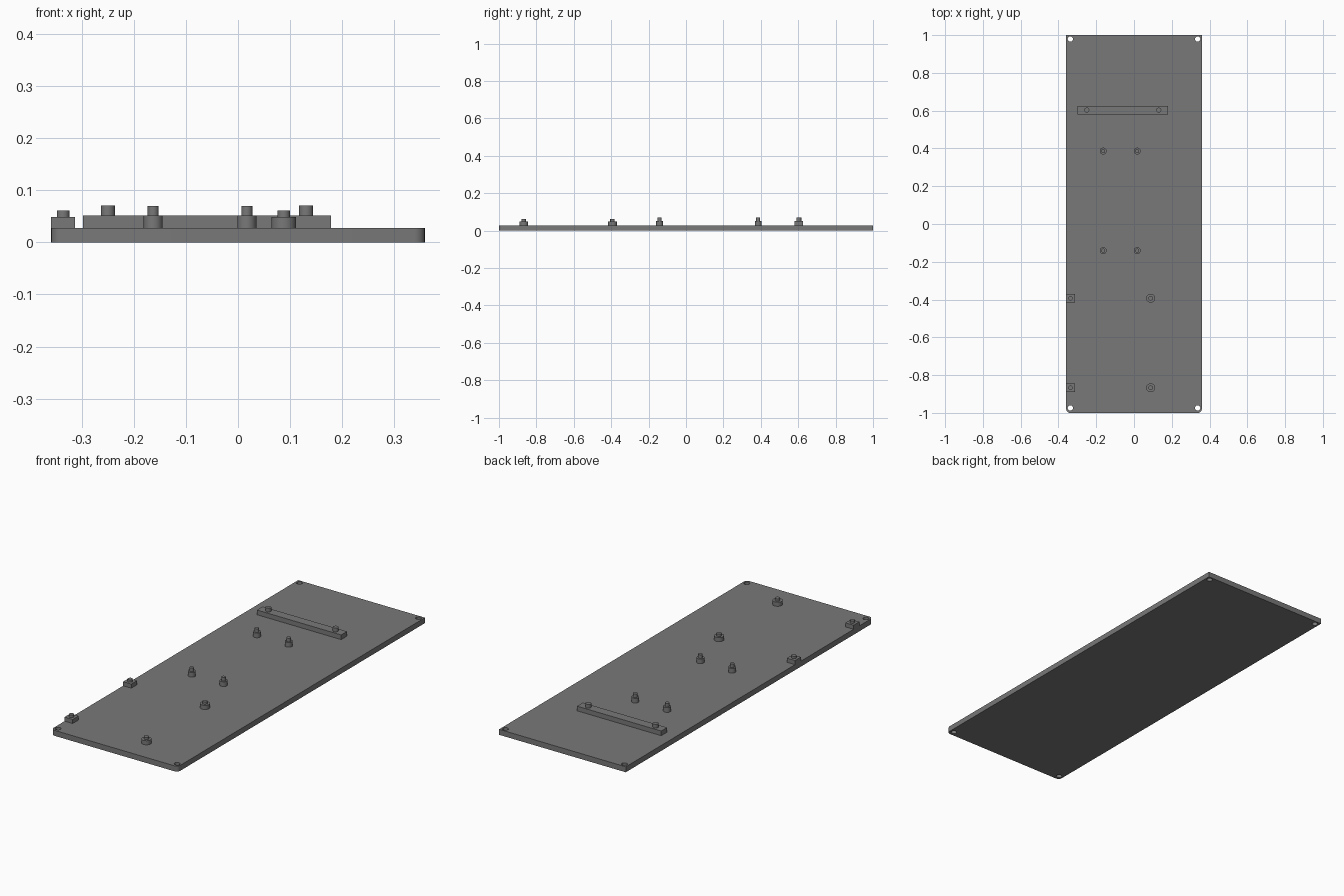
import bpy, bmesh, math

if "Cube" in bpy.data.objects:
    bpy.data.objects.remove(bpy.data.objects["Cube"])

W, T = 0.359, 0.028  # plate half width and thickness

gray = bpy.data.materials.new("dark gray")
gray.diffuse_color = (0.19, 0.19, 0.19, 1)
gray.use_nodes = True
gray.node_tree.nodes["Principled BSDF"].inputs["Base Color"].default_value = gray.diffuse_color


def finish(ob):
    if not ob.data.materials:
        ob.data.materials.append(gray)
    bpy.ops.object.select_all(action='DESELECT')
    ob.select_set(True)
    bpy.context.view_layer.objects.active = ob
    bpy.ops.object.shade_smooth_by_angle(angle=math.radians(30))
    return ob


def cylinder(name, x, y, r, z0, z1):
    bpy.ops.mesh.primitive_cylinder_add(vertices=32, radius=r, depth=z1 - z0,
                                        location=(x, y, (z0 + z1) / 2))
    ob = bpy.context.object
    ob.name = name
    return finish(ob)


def box(name, x0, x1, y0, y1, z0, z1):
    bpy.ops.mesh.primitive_cube_add(size=1, location=((x0 + x1) / 2, (y0 + y1) / 2, (z0 + z1) / 2))
    ob = bpy.context.object
    ob.name = name
    ob.scale = (x1 - x0, y1 - y0, z1 - z0)
    bpy.ops.object.transform_apply(location=False, rotation=False, scale=True)
    ob.data.materials.append(gray)
    return ob


# Base plate with rounded front corners
plate = box("base_plate", -W, W, -1, 1, 0, T)
bm = bmesh.new()
bm.from_mesh(plate.data)
front = [e for e in bm.edges if all(v.co.y < 0 for v in e.verts)
         and abs(e.verts[0].co.z - e.verts[1].co.z) > T / 2]
bmesh.ops.bevel(bm, geom=front, offset=0.02, segments=6, profile=0.5, affect='EDGES')
bm.to_mesh(plate.data)
bm.free()

# Corner screw holes
for x in (-0.337, 0.337):
    for y in (-0.974, 0.979):
        cutter = cylinder("hole_cutter", x, y, 0.014, -0.02, T + 0.02)
        mod = plate.modifiers.new("screw_hole", 'BOOLEAN')
        mod.object = cutter
        mod.operation = 'DIFFERENCE'
        mod.solver = 'EXACT'
        bpy.context.view_layer.objects.active = plate
        bpy.ops.object.modifier_apply(modifier=mod.name)
        bpy.data.objects.remove(cutter)
finish(plate)

# Support bar with two pegs
box("support_bar", -0.298, 0.179, 0.579, 0.626, T, 0.052)
for x in (-0.25, 0.131):
    cylinder("bar_peg", x, 0.603, 0.0135, 0.052, 0.071)

# Four slim stepped standoffs
for x in (-0.163, 0.017):
    for y in (-0.141, 0.386):
        cylinder("standoff", x, y, 0.0183, T, 0.052)
        cylinder("standoff_peg", x, y, 0.0106, 0.052, 0.07)

# Edge blocks and round pads, each with a peg
for y in (-0.867, -0.393):
    box("edge_block", -W, -0.313, y - 0.0235, y + 0.0235, T, 0.049)
    cylinder("round_pad", 0.088, y, 0.0235, T, 0.049)
    for x in (-0.336, 0.088):
        cylinder("pad_peg", x, y, 0.012, 0.049, 0.061)
